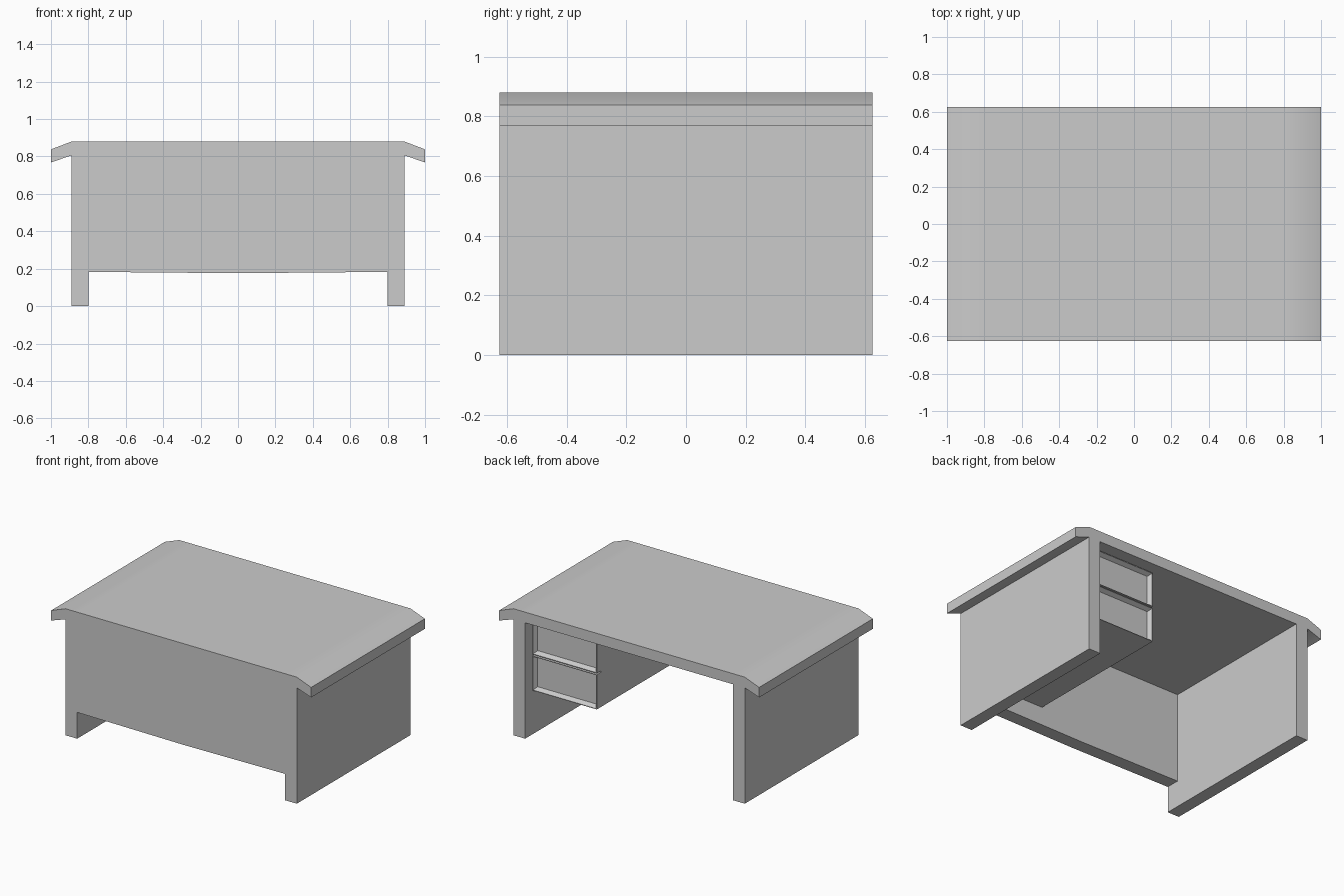
import bpy
import bmesh
import math
from mathutils import Vector

cube = bpy.data.objects.get("Cube")
if cube:
    bpy.data.objects.remove(cube, do_unlink=True)

# Shared finish
grey = bpy.data.materials.new("light_grey")
grey.use_nodes = True
grey.diffuse_color = (0.6, 0.6, 0.6, 1)
grey.node_tree.nodes["Principled BSDF"].inputs["Base Color"].default_value = (0.6, 0.6, 0.6, 1)

DEPTH = 0.625      # half depth of the desk
OUTER = 0.89       # outer face of the side panels
INNER = 0.80       # inner face of the side panels
UNDER = 0.806      # underside of the top
PED_X = 0.305      # free side of the drawer cabinet
PED_Z = 0.305      # underside of the drawer cabinet


def extrude_profile(name, profile, y0, y1):
    """Extrude an (x, z) outline from y0 to y1."""
    bm = bmesh.new()
    face = bm.faces.new([bm.verts.new((x, y0, z)) for x, z in profile])
    out = bmesh.ops.extrude_face_region(bm, geom=[face])
    moved = [v for v in out["geom"] if isinstance(v, bmesh.types.BMVert)]
    bmesh.ops.translate(bm, verts=moved, vec=Vector((0, y1 - y0, 0)))
    return finish(name, bm)


def finish(name, bm):
    bmesh.ops.recalc_face_normals(bm, faces=bm.faces)
    mesh = bpy.data.meshes.new(name)
    bm.to_mesh(mesh)
    bm.free()
    mesh.materials.append(grey)
    obj = bpy.data.objects.new(name, mesh)
    bpy.context.collection.objects.link(obj)
    return obj


def rectangle(x0, x1, z0, z1):
    return [(x0, z0), (x1, z0), (x1, z1), (x0, z1)]


# Desk top with drooping ends
half = [(INNER, UNDER), (OUTER, UNDER), (1, 0.768), (1, 0.838), (OUTER, 0.88), (INNER, 0.88)]
outline = half + [(-x, z) for x, z in reversed(half)]
top = extrude_profile("desk_top", outline, -DEPTH, DEPTH)
bpy.context.view_layer.objects.active = top
top.select_set(True)
bpy.ops.object.shade_smooth_by_angle(angle=math.radians(30))
top.select_set(False)

# Side panels
for name, s in (("left_panel", 1), ("right_panel", -1)):
    extrude_profile(name, rectangle(s * INNER, s * OUTER, 0, UNDER), -DEPTH, DEPTH)

# Front panel with a barely bowed lower edge
bow = [(-INNER, 0.183), (0, 0.176), (INNER, 0.183), (INNER, UNDER), (-INNER, UNDER)]
extrude_profile("front_panel", bow, -DEPTH, -0.53)

# Drawer cabinet
extrude_profile("drawer_cabinet", rectangle(PED_X, INNER, PED_Z, UNDER), -0.53, 0.5)

# Drawer fronts, each with a bevelled recess
for name, z0, z1 in (("lower_drawer", PED_Z, 0.546), ("upper_drawer", 0.556, 0.8)):
    drawer = extrude_profile(name, rectangle(PED_X, INNER, z0, z1), 0.5, 0.545)
    bm = bmesh.new()
    bm.from_mesh(drawer.data)
    face = max(bm.faces, key=lambda f: f.normal.y)
    bmesh.ops.inset_region(bm, faces=[face], thickness=0.006)
    bmesh.ops.inset_region(bm, faces=[face], thickness=0.022, depth=-0.03)
    bm.to_mesh(drawer.data)
    bm.free()
